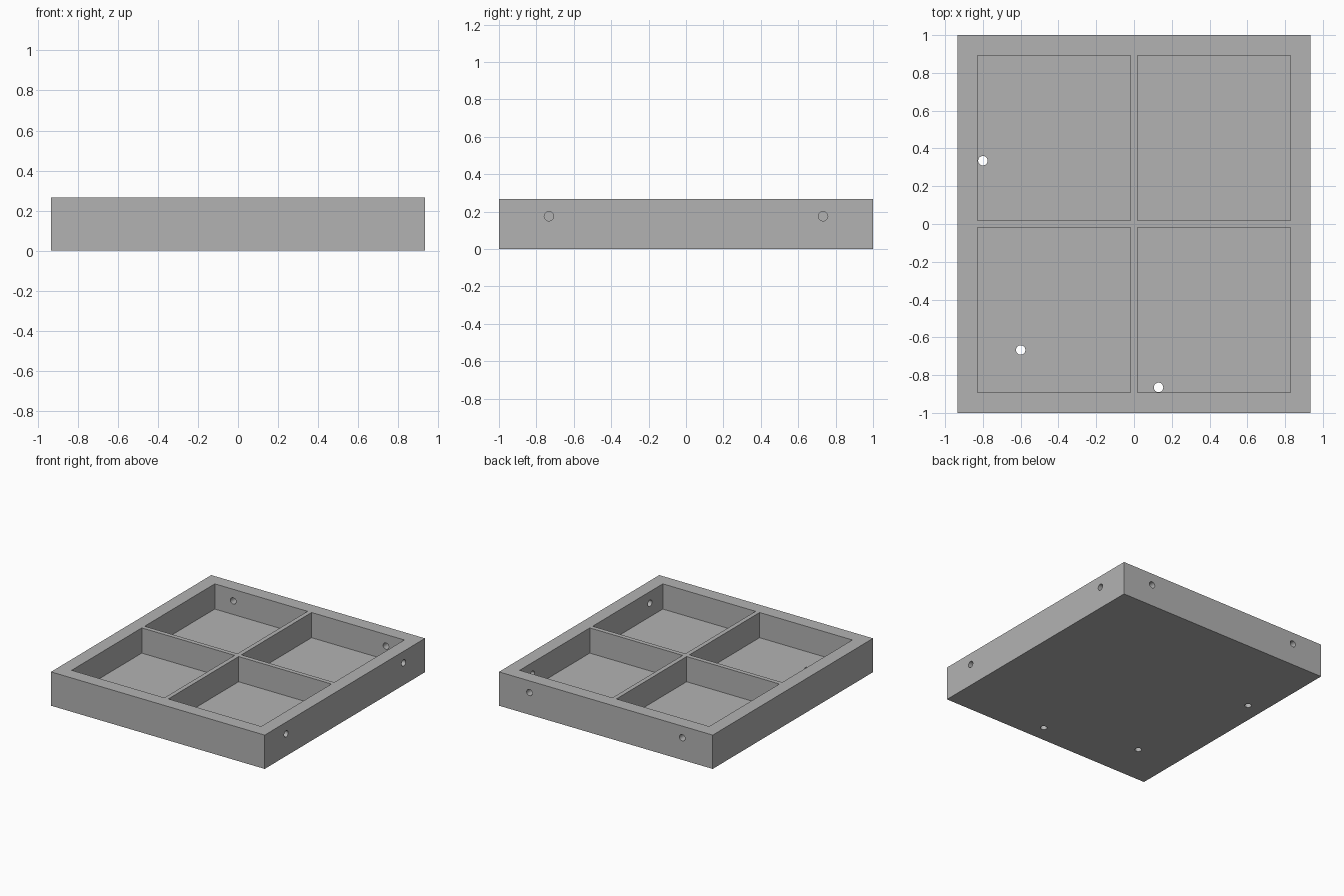
import bpy, math

if "Cube" in bpy.data.objects:
    bpy.data.objects.remove(bpy.data.objects["Cube"])

W, L, H = 1.867, 2.0, 0.267        # outer size
FLOOR = 0.068                      # floor thickness
IN_X, IN_Y, RIB = 0.828, 0.893, 0.0175   # pocket limits and half rib thickness
HOLE_R, HOLE_Z = 0.025, 0.175

grey = bpy.data.materials.new("plain grey")
grey.diffuse_color = (0.45, 0.45, 0.45, 1)
grey.use_nodes = True
grey.node_tree.nodes["Principled BSDF"].inputs["Base Color"].default_value = grey.diffuse_color


def box(name, lo, hi):
    bpy.ops.mesh.primitive_cube_add(size=1, location=[(a + b) / 2 for a, b in zip(lo, hi)])
    ob = bpy.context.object
    ob.name = name
    ob.scale = [b - a for a, b in zip(lo, hi)]
    bpy.ops.object.transform_apply(location=True, rotation=True, scale=True)
    ob.data.materials.append(grey)
    return ob


def drill(loc, depth, rot=(0, 0, 0)):
    bpy.ops.mesh.primitive_cylinder_add(vertices=32, radius=HOLE_R, depth=depth,
                                        location=loc, rotation=rot)
    ob = bpy.context.object
    ob.name = "hole_cutter"
    bpy.ops.object.transform_apply(location=True, rotation=True, scale=True)
    ob.data.materials.append(grey)
    return ob


# Solid tray block
tray = box("tray", (-W / 2, -L / 2, 0), (W / 2, L / 2, H))
cutters = []

# Four square pockets separated by thin cross ribs
for sx in (-1, 1):
    for sy in (-1, 1):
        x = sorted((sx * RIB, sx * IN_X))
        y = sorted((sy * RIB, sy * IN_Y))
        cutters.append(box("pocket_cutter", (x[0], y[0], FLOOR), (x[1], y[1], H + 0.1)))

# Screw holes through the right and back walls
for s in (-1, 1):
    cutters.append(drill((W / 2, s * 0.733, HOLE_Z), 0.3, (0, math.pi / 2, 0)))
    cutters.append(drill((s * 0.667, L / 2, HOLE_Z), 0.3, (math.pi / 2, 0, 0)))

# Drain holes through the floor
for x, y in ((-0.8, 0.335), (-0.6, -0.667), (0.13, -0.865)):
    cutters.append(drill((x, y, FLOOR / 2), 0.16))

# Cut everything out of the block
bpy.ops.object.select_all(action='DESELECT')
tray.select_set(True)
bpy.context.view_layer.objects.active = tray
for c in cutters:
    c.hide_render = True
    mod = tray.modifiers.new("cut", 'BOOLEAN')
    mod.operation = 'DIFFERENCE'
    mod.solver = 'EXACT'
    mod.object = c
    bpy.ops.object.modifier_apply(modifier=mod.name)
for c in cutters:
    bpy.data.objects.remove(c, do_unlink=True)

bpy.ops.object.shade_smooth_by_angle(angle=math.radians(30))
